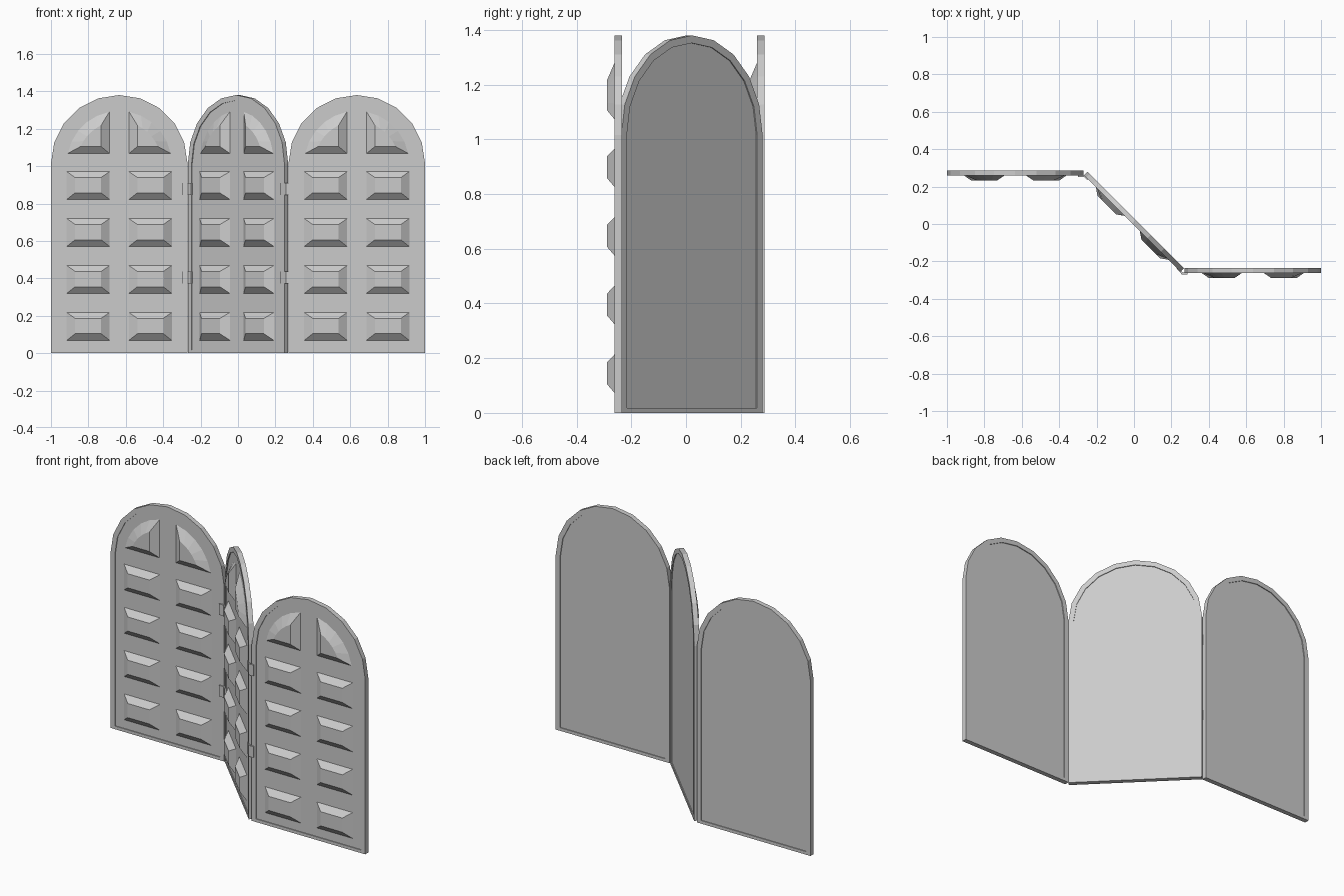
import bpy, bmesh
from math import cos, sin, pi, acos, asin, radians
from mathutils import Matrix

if "Cube" in bpy.data.objects:
    bpy.data.objects.remove(bpy.data.objects["Cube"])

grey = bpy.data.materials.new("grey")
grey.use_nodes = True
colour = (0.6, 0.6, 0.6, 1)
grey.diffuse_color = colour
grey.node_tree.nodes["Principled BSDF"].inputs["Base Color"].default_value = colour

HALF, SPRING, THICK, STEP = 0.365, 1.015, 0.014, 0.005


def loft(bm, rings):
    """Join (outline, y) rings of equal length and cap both ends."""
    loops = [[bm.verts.new((x, y, z)) for x, z in pts] for pts, y in rings]
    n = len(loops[0])
    for a, b in zip(loops, loops[1:]):
        for i in range(n):
            j = (i + 1) % n
            bm.faces.new((a[i], a[j], b[j], b[i]))
    bm.faces.new(loops[0][::-1])
    bm.faces.new(loops[-1])


def make_object(name, bm, matrix):
    bmesh.ops.recalc_face_normals(bm, faces=bm.faces[:])
    mesh = bpy.data.meshes.new(name)
    bm.to_mesh(mesh)
    bm.free()
    mesh.materials.append(grey)
    obj = bpy.data.objects.new(name, mesh)
    obj.matrix_world = matrix
    bpy.context.collection.objects.link(obj)


def arch(radius, bottom):
    """Door outline: straight sides below a half circle of ten facets."""
    curve = [(radius * cos(pi * i / 10), SPRING + radius * sin(pi * i / 10))
             for i in range(11)]
    return [(-radius, bottom), (radius, bottom)] + curve


def rectangle(x0, x1, z0, z1):
    return [(x0, z0), (x1, z0), (x1, z1), (x0, z1)]


def quarter(radius, x0, z0):
    """Fan-shaped outline following the arch."""
    start = asin((z0 - SPRING) / radius)
    end = acos(x0 / radius)
    angles = [start + (end - start) * i / 5 for i in range(6)]
    return [(x0, z0)] + [(radius * cos(a), SPRING + radius * sin(a)) for a in angles]


def door(name, x, y, angle):
    place = Matrix.Translation((x, y, 0)) @ Matrix.Rotation(radians(angle), 4, 'Z')
    outer, inner = arch(HALF, 0), arch(HALF - 0.028, 0.018)
    # Slab with a raised rim on both sides
    bm = bmesh.new()
    loft(bm, [(inner, STEP - THICK), (inner, -THICK), (outer, -THICK),
              (outer, THICK), (inner, THICK), (inner, THICK - STEP)])
    make_object(name + "_panel", bm, place)
    # Bevelled blocks, in two columns, with fans on top
    bm = bmesh.new()
    base, front = STEP - THICK, -THICK - 0.026
    shapes = [(quarter(0.28, 0.053, 1.068), quarter(0.225, 0.097, 1.105))]
    for row in range(4):
        z = 0.068 + 0.251 * row
        shapes.append((rectangle(0.051, 0.281, z, z + 0.15),
                       rectangle(0.097, 0.236, z + 0.036, z + 0.118)))
    for side in (-1, 1):
        for wide, narrow in shapes:
            loft(bm, [([(side * px, pz) for px, pz in wide], base),
                      ([(side * px, pz) for px, pz in narrow], front)])
    make_object(name + "_raised_blocks", bm, place)


door("right_door", -0.635, 0.273, 0)
door("middle_door", 0, 0.012, -45)
door("left_door", 0.635, -0.248, 0)


def hinge(name, path, z):
    """Bent plate following a plan-view path."""
    bm = bmesh.new()
    bottom = [bm.verts.new((x, y, z)) for x, y in path]
    face = bm.faces.new(bottom)
    top = bmesh.ops.extrude_face_region(bm, geom=[face])["geom"]
    bmesh.ops.translate(bm, vec=(0, 0, 0.064),
                        verts=[v for v in top if isinstance(v, bmesh.types.BMVert)])
    make_object(name, bm, Matrix())


# Hinges at the two folds
left_plan = [(0.226, -0.236), (0.256, -0.27), (0.287, -0.27),
             (0.287, -0.26), (0.26, -0.26), (0.233, -0.23)]
right_plan = [(-0.3, 0.26), (-0.3, 0.252), (-0.268, 0.252),
              (-0.25, 0.234), (-0.244, 0.24), (-0.265, 0.262)]
for level, z in (("lower", 0.373), ("upper", 0.846)):
    hinge("left_hinge_" + level, left_plan, z)
    hinge("right_hinge_" + level, right_plan, z)
